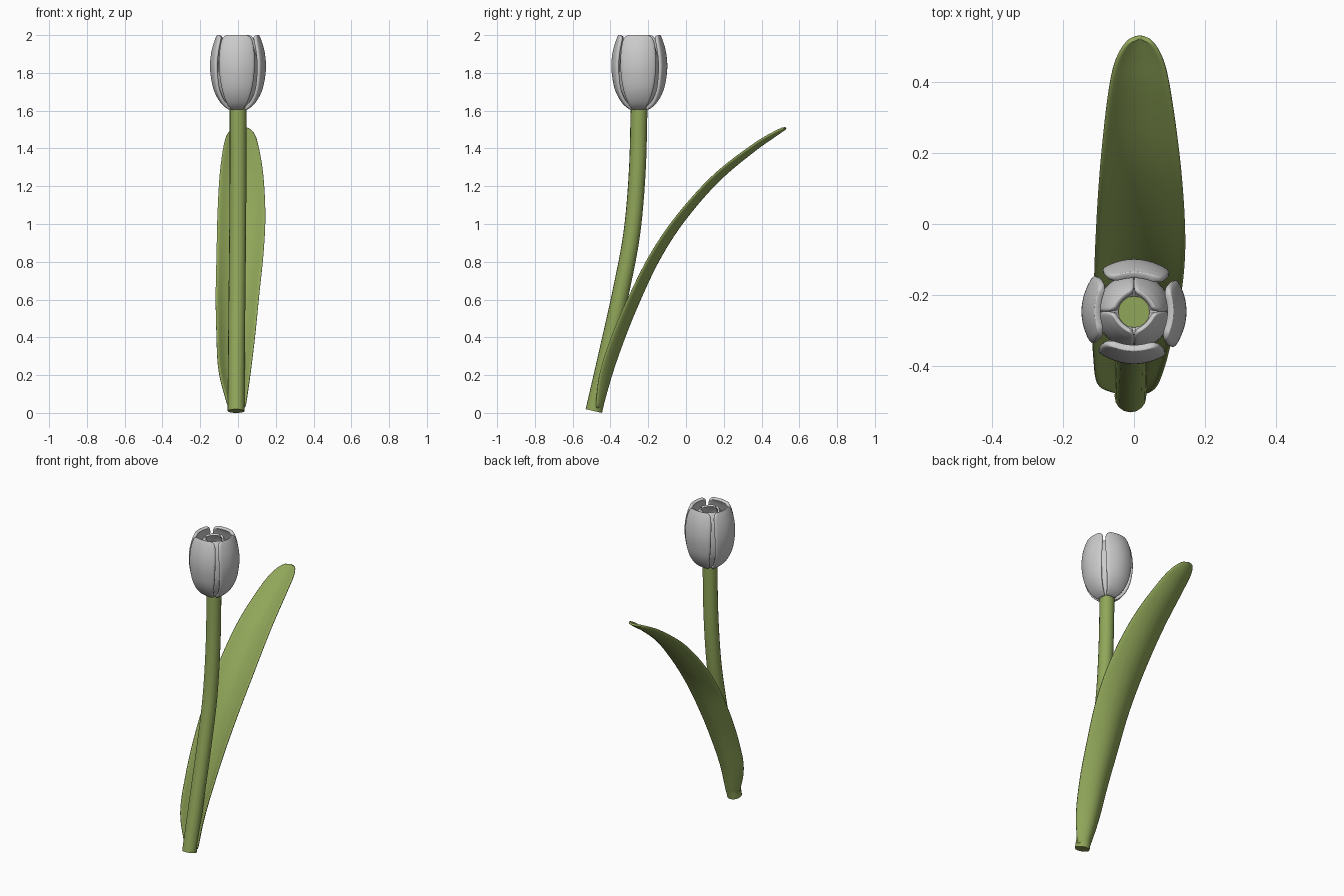
import bpy, math
from mathutils import Vector

if "Cube" in bpy.data.objects:
    bpy.data.objects.remove(bpy.data.objects["Cube"])

green = bpy.data.materials.new("leaf_green")
green.diffuse_color = (0.28, 0.38, 0.10, 1)
green.use_nodes = True
green.node_tree.nodes["Principled BSDF"].inputs["Base Color"].default_value = green.diffuse_color


def sample(keys, n):
    """Smooth Catmull-Rom samples through rows of key values."""
    k = [Vector(p) for p in keys]
    k = [2 * k[0] - k[1]] + k + [2 * k[-1] - k[-2]]
    out = []
    for s in range(n + 1):
        u = s / n * (len(k) - 3)
        i = min(int(u), len(k) - 4)
        t = u - i
        a, b, c, d = k[i:i + 4]
        out.append(0.5 * (2 * b + (c - a) * t + (2 * a - 5 * b + 4 * c - d) * t * t
                          + (3 * b - a - 3 * c + d) * t ** 3))
    return out


def sheet(name, rows, thickness, offset):
    """Thick, smooth surface from a grid of points."""
    w = len(rows[0])
    faces = [(i * w + j, i * w + j + 1, (i + 1) * w + j + 1, (i + 1) * w + j)
             for i in range(len(rows) - 1) for j in range(w - 1)]
    me = bpy.data.meshes.new(name)
    me.from_pydata([p for r in rows for p in r], [], faces)
    me.shade_smooth()
    ob = bpy.data.objects.new(name, me)
    bpy.context.collection.objects.link(ob)
    so = ob.modifiers.new("thickness", "SOLIDIFY")
    so.thickness, so.offset = thickness, offset
    sub = ob.modifiers.new("smooth", "SUBSURF")
    sub.levels = sub.render_levels = 1
    return ob


# Stem: swept round tube, ending inside the flower
cu = bpy.data.curves.new("stem", "CURVE")
cu.dimensions = "3D"
cu.bevel_depth, cu.bevel_resolution, cu.use_fill_caps = 0.0445, 6, True
path = sample([(-0.01, -0.488, 0.01), (-0.008, -0.412, 0.34), (-0.005, -0.343, 0.65),
               (-0.002, -0.287, 0.95), (0, -0.258, 1.28), (0, -0.248, 1.63)], 30)
sp = cu.splines.new("POLY")
sp.points.add(len(path) - 1)
for pt, p in zip(sp.points, path):
    pt.co = (*p, 1)
stem = bpy.data.objects.new("stem", cu)
bpy.context.collection.objects.link(stem)
bpy.context.view_layer.objects.active = stem
stem.select_set(True)
bpy.ops.object.convert(target="MESH")
bpy.ops.object.shade_smooth_by_angle()
stem.data.materials.clear()
stem.data.materials.append(green)

# Leaf: channelled blade; keys are spine y, z, left x, right x, edge lift
spine = sample([(-0.442, 0.015, -0.056, 0.044, 0.035), (-0.390, 0.20, -0.108, 0.073, 0.065),
                (-0.320, 0.40, -0.120, 0.098, 0.068), (-0.238, 0.60, -0.124, 0.118, 0.062),
                (-0.138, 0.81, -0.119, 0.140, 0.055), (-0.01, 1.01, -0.114, 0.150, 0.047),
                (0.175, 1.225, -0.102, 0.139, 0.040), (0.37, 1.388, -0.080, 0.112, 0.030),
                (0.47, 1.459, -0.058, 0.089, 0.021), (0.52, 1.494, -0.026, 0.058, 0.010),
                (0.533, 1.504, 0.004, 0.028, 0.003)], 40)
rows = []
for i, (y, z, xl, xr, lift) in enumerate(spine):
    a, b = spine[max(i - 1, 0)], spine[min(i + 1, len(spine) - 1)]
    d = Vector((b[0] - a[0], b[1] - a[1])).normalized()
    row = []
    for j in range(11):
        u = j / 5 - 1
        h = lift * u * u
        row.append((xl + (xr - xl) * j / 10, y - d.y * h, z + d.x * h))
    rows.append(row)
leaf = sheet("leaf", rows, 0.014, 1)
leaf.data.materials.append(green)


# Petals: keys are z, radius, half width
def petal(name, keys, angle, bend, shift, thickness):
    o = Vector((math.cos(angle), math.sin(angle), 0))
    t = Vector((-o.y, o.x, 0))
    rows = []
    for z, r, w in sample(keys, 20):
        rows.append([Vector((0, -0.247, z)) + o * (r - bend * s * s) + t * s
                     for s in (w * (j / 5 - 1) + shift for j in range(11))])
    return sheet(name, rows, thickness, -1)


outer = [(1.60, 0.042, 0.028), (1.635, 0.088, 0.056), (1.70, 0.126, 0.080), (1.77, 0.143, 0.094),
         (1.84, 0.149, 0.099), (1.91, 0.142, 0.097), (1.965, 0.127, 0.088),
         (1.992, 0.116, 0.074), (2.002, 0.111, 0.054)]
inner = [(1.605, 0.042, 0.030), (1.65, 0.074, 0.054), (1.72, 0.100, 0.074), (1.80, 0.106, 0.079),
         (1.88, 0.098, 0.073), (1.94, 0.078, 0.059), (1.968, 0.062, 0.046), (1.978, 0.055, 0.032)]
for k in range(4):
    a = k * math.pi / 2
    petal(f"outer_petal_{k + 1}", outer, a, 3.2, -0.006, 0.020)
    petal(f"inner_petal_{k + 1}", inner, a + math.pi / 4, 5.0, 0, 0.014)
